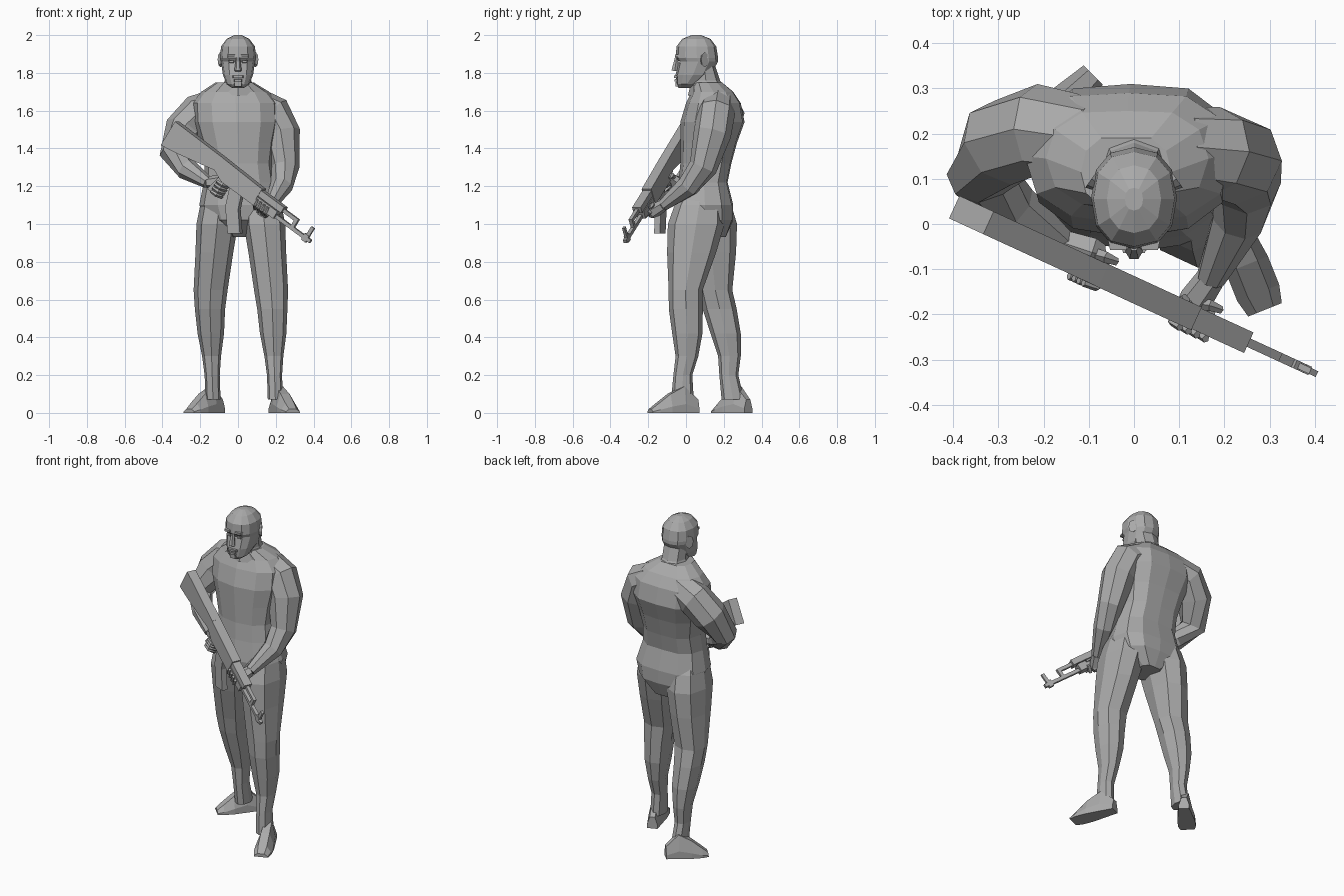
import bpy
import bmesh
from math import sin, cos, tau, copysign
from mathutils import Vector

default_cube = bpy.data.objects.get("Cube")
if default_cube:
    bpy.data.objects.remove(default_cube, do_unlink=True)

grey = (0.4, 0.4, 0.4, 1)
clay = bpy.data.materials.new("clay_grey")
clay.use_nodes = True
clay.diffuse_color = grey
clay.node_tree.nodes["Principled BSDF"].inputs["Base Color"].default_value = grey

SIDES = {"right": -1, "left": 1}


def loft(name, rings):
    """Skin a list of equal-sized point rings and cap both ends."""
    mesh_builder = bmesh.new()
    loops = [[mesh_builder.verts.new(point) for point in ring] for ring in rings]
    for low, high in zip(loops, loops[1:]):
        for index in range(len(low)):
            before = index - 1
            mesh_builder.faces.new((low[before], low[index], high[index], high[before]))
    mesh_builder.faces.new(reversed(loops[0]))
    mesh_builder.faces.new(loops[-1])
    bmesh.ops.recalc_face_normals(mesh_builder, faces=mesh_builder.faces)
    mesh = bpy.data.meshes.new(name)
    mesh_builder.to_mesh(mesh)
    mesh_builder.free()
    mesh.materials.append(clay)
    part = bpy.data.objects.new(name, mesh)
    bpy.context.collection.objects.link(part)


def circle(sides):
    """Cosine and sine pairs around a full turn."""
    return [(cos(tau * step / sides), sin(tau * step / sides)) for step in range(sides)]


def level_ring(z, half_width, front, back, x=0, sides=8, groove=0):
    """Horizontal, slightly squared ring; groove pulls in the middle of the back."""
    middle, depth = (front + back) / 2, (back - front) / 2
    ring = []
    for c, s in circle(sides):
        across = copysign(abs(c) ** 0.85, c) * half_width
        along = copysign(abs(s) ** 0.85, s) * depth
        if s > 0.99:
            along -= groove
        ring.append((x + across, middle + along, z))
    return ring


def limb(name, points, radii, sides=8, flat=1):
    """Tube through points, with each ring square to the path."""
    points = [Vector(point) for point in points]
    rings = []
    for index, (point, radius) in enumerate(zip(points, radii)):
        following = points[min(index + 1, len(points) - 1)]
        tangent = (following - points[max(index - 1, 0)]).normalized()
        first = tangent.cross(Vector((0, 1, 0))).normalized()
        second = tangent.cross(first) * flat
        rings.append([point + (first * c + second * s) * radius for c, s in circle(sides)])
    loft(name, rings)


# Torso and neck: height, half width, front, back
TORSO = [
    (.93, .07, .04, .22), (1.02, .19, -.05, .26), (1.1, .22, -.06, .26), (1.22, .19, -.04, .23),
    (1.32, .18, -.03, .25), (1.43, .2, -.03, .28), (1.54, .23, -.03, .32),
    (1.64, .23, 0, .3), (1.7, .18, .03, .26), (1.75, .1, .03, .2),
]
loft("torso", [level_ring(*row, x=(1.4 - row[0]) * .05, sides=12, groove=.01) for row in TORSO])
NECK = [(1.68, .1, .01, .24), (1.76, .07, .03, .18), (1.85, .07, .04, .15)]
loft("neck", [level_ring(*row) for row in NECK])

# Both legs share a shape (height, half width, half depth, calf set-back)
LEG_SHAPE = [
    (1.2, .07, .08, 0), (1.1, .1, .13, 0), (1, .11, .15, 0), (.85, .1, .13, 0), (.65, .09, .09, 0),
    (.55, .08, .09, .01), (.42, .07, .08, .02), (.3, .05, .06, .02),
    (.2, .04, .05, 0), (.07, .04, .06, 0),
]
KNEE_HEIGHT = .6


def leg(name, hip, knee, ankle):
    """Place the shared rings on a line that bends at the knee."""
    hip, knee, ankle = Vector(hip), Vector(knee), Vector(ankle)
    rings = []
    for z, half_width, half_depth, calf in LEG_SHAPE:
        if z > KNEE_HEIGHT:
            centre = knee.lerp(hip, (z - KNEE_HEIGHT) * 2)
        else:
            centre = ankle.lerp(knee, z / KNEE_HEIGHT)
        y = centre.y + calf
        rings.append(level_ring(z, half_width, y - half_depth, y + half_depth, centre.x))
    loft(name, rings)


leg("left_leg", (.13, .07), (.18, -.01), (.2, -.02))
leg("right_leg", (-.1, .11), (-.15, .16), (-.13, .26))


# Feet: flat soles, high instep, low toes
def foot(name, heel, toe):
    heel, toe = Vector((*heel, 0)), Vector((*toe, 0))
    up = Vector((0, 0, 1))
    sideways = (toe - heel).normalized().cross(up)
    rings = []
    for fraction, width, height in ((0, .03, .07), (.3, .04, .14), (.6, .05, .1), (.85, .05, .05), (1, .04, .02)):
        centre = heel.lerp(toe, fraction)
        right, left = sideways * width, -sideways * width
        rings.append([centre + left, centre + right, centre + right + up * height / 3,
                      centre + right / 2 + up * height, centre + left / 2 + up * height,
                      centre + left + up * height / 3])
    loft(name, rings)


foot("left_foot", (.19, .06), (.29, -.19))
foot("right_foot", (-.09, .33), (-.26, .16))

# Arms from shoulder to wrist, sharing one set of thicknesses
ARM_RADII = (.09, .1, .1, .075, .06, .033)
RIGHT_WRIST = (-.16, -.04, 1.22)
LEFT_WRIST = (.17, -.12, 1.1)
limb("right_arm", [(-.1, .19, 1.63), (-.21, .21, 1.59), (-.29, .18, 1.5),
                   (-.34, .11, 1.37), (-.27, .04, 1.29), RIGHT_WRIST], ARM_RADII)
limb("left_arm", [(.1, .17, 1.63), (.18, .16, 1.59), (.23, .14, 1.48),
                  (.25, .09, 1.3), (.23, .01, 1.2), LEFT_WRIST], ARM_RADII)

# Head from jaw to crown
HEAD = [
    (1.72, .03, -.04, .02), (1.74, .06, -.05, .06), (1.79, .08, -.055, .13),
    (1.86, .09, -.04, .17), (1.88, .095, -.055, .17), (1.94, .09, -.05, .16),
    (1.98, .06, -.02, .13), (2, .02, .03, .08),
]
loft("head", [level_ring(*row, sides=12) for row in HEAD])


# Face parts: studs that narrow towards the front
def stud(name, x, z, half_width, half_height, front):
    rings = []
    for depth, scale in ((0, 1), (front, .6)):
        width, height = half_width * scale, half_height * scale
        rings.append([(x - width, depth, z - height), (x + width, depth, z - height),
                      (x + width, depth, z + height), (x - width, depth, z + height)])
    loft(name, rings)


limb("nose", [(0, -.05, 1.88), (0, -.06, 1.81)], (.01, .02), sides=6)
stud("upper_lip", 0, 1.78, .04, .01, -.064)
stud("lower_lip", 0, 1.76, .03, .01, -.062)
stud("chin", 0, 1.74, .03, .02, -.055)
for side, sign in SIDES.items():
    stud(side + "_brow", sign * .035, 1.89, .03, .01, -.058)
    stud(side + "_eye", sign * .035, 1.86, .02, .01, -.045)
    limb(side + "_ear", [(sign * .08, .09, 1.87), (sign * .094, .1, 1.87)], (.03, .04), flat=.6)

# Rifle frame: along the barrel, up, and outward to the front
BUTT = Vector((-.36, .02, 1.48))
ALONG = Vector((.76, -.35, -.56)).normalized()
OUT = ALONG.cross(Vector((0, 0, 1))).normalized()
UP = OUT.cross(ALONG)


def on_gun(along, up, out=0):
    return BUTT + ALONG * along + UP * up + OUT * out


def slab(name, width, profile):
    """Extrude an (along, up) outline across the rifle."""
    loft(name, [[on_gun(along, up, out) for along, up in profile] for out in (-width / 2, width / 2)])


def bar(name, width, start, end, bottom, top):
    slab(name, width, [(start, bottom), (end, bottom), (end, top), (start, top)])


slab("stock", .055, [(0, -.075), (.1, -.06), (.34, -.01), (.34, .07), (0, .075)])
slab("receiver", .056, [(.33, -.01), (.4, -.04), (.62, -.04), (.62, .06), (.33, .07)])
bar("lower_handguard", .05, .6, .76, -.035, .01)
bar("upper_handguard", .05, .6, .78, .015, .05)
bar("gas_tube", .02, .76, .88, .02, .04)
bar("gas_block", .02, .86, .88, -.02, .04)
bar("barrel", .02, .74, 1, -.03, -.01)
bar("front_sight_base", .02, .95, .98, -.04, 0)
bar("front_sight", .014, .96, .98, 0, .05)
slab("magazine", .034, [(.45, -.03), (.53, -.03), (.56, -.11), (.64, -.21), (.58, -.25), (.49, -.14)])
slab("pistol_grip", .034, [(.37, -.03), (.42, -.03), (.4, -.12), (.35, -.12)])


# Hands: a palm, four fingers curled round the rifle, and a thumb
def finger(name, centre, reach):
    """Curl from the rear, round the reach direction, to the front."""
    points = [centre + reach * cos(turn) + OUT * sin(turn) * .033 for turn in (-1.2, 0, 1, 1.8)]
    limb(name, points, (.013, .013, .012, .009), sides=5)


def hand(side, wrist, palm, thumb, grip_centre, spacing, reach):
    limb(side + "_palm", [wrist, palm, palm + reach / 2], (.032, .038, .03), sides=6)
    limb(side + "_thumb", [palm, thumb, thumb + ALONG * .03], (.015, .013, .009), sides=5)
    for number in range(4):
        finger(f"{side}_finger_{number + 1}", grip_centre + spacing * number, reach)


hand("right", RIGHT_WRIST, on_gun(.37, -.06, -.035), on_gun(.38, -.01, -.04),
     on_gun(.39, -.05), UP * -.021, ALONG * .045)
hand("left", LEFT_WRIST, on_gun(.67, -.05, -.03), on_gun(.68, 0, -.04),
     on_gun(.63, -.01), ALONG * .025, UP * -.045)
